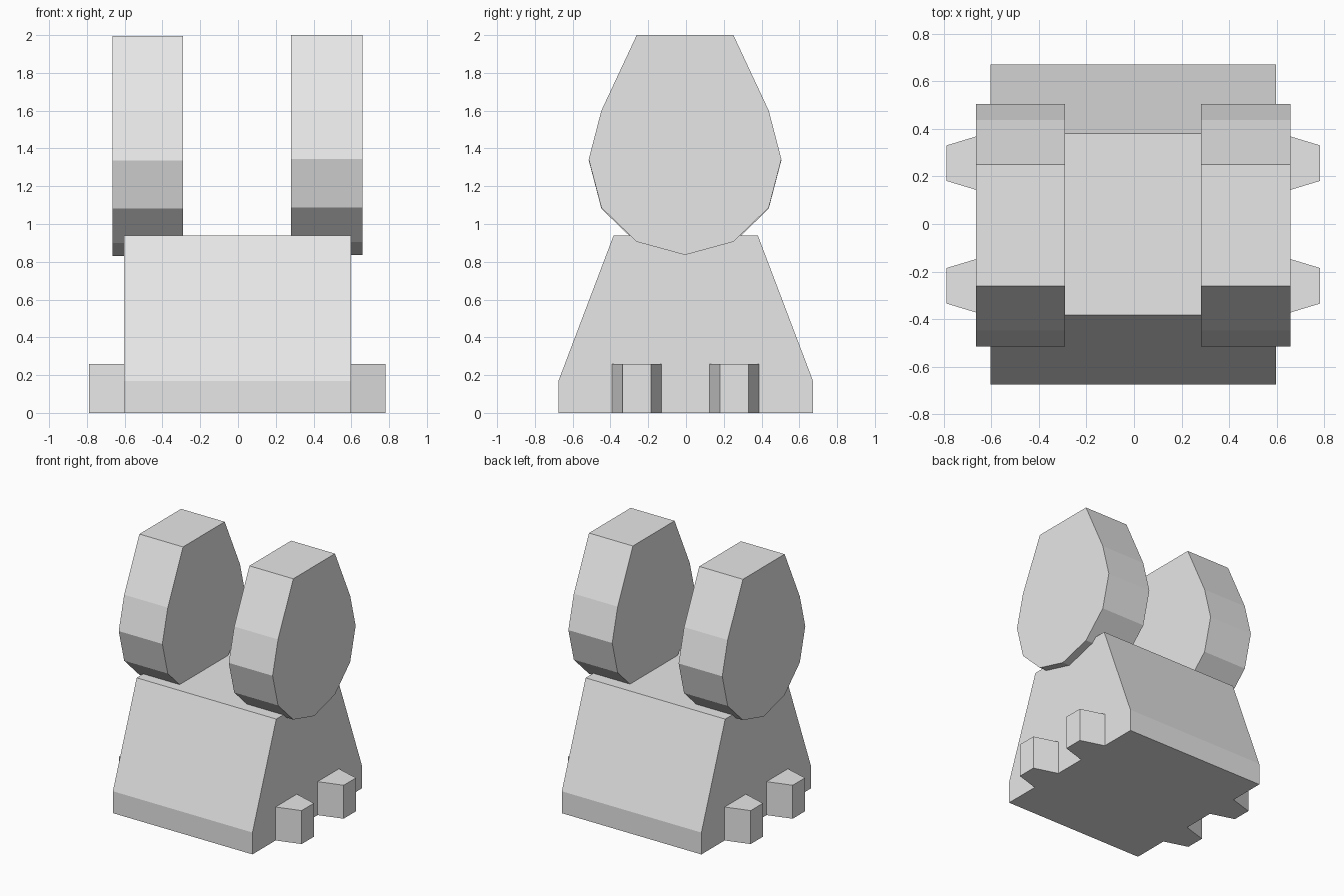
import bpy
import bmesh

if "Cube" in bpy.data.objects:
    bpy.data.objects.remove(bpy.data.objects["Cube"])

grey = bpy.data.materials.new("light_grey")
grey.diffuse_color = (0.8, 0.8, 0.8, 1.0)
grey.use_nodes = True
grey.node_tree.nodes["Principled BSDF"].inputs["Base Color"].default_value = grey.diffuse_color


def prism(name, outline, place, low, high):
    """Extrude a 2D outline between two levels; place(a, b, level) gives 3D points."""
    bm = bmesh.new()
    ends = [[bm.verts.new(place(a, b, lvl)) for a, b in outline] for lvl in (low, high)]
    n = len(outline)
    for ring in ends:
        bm.faces.new(ring)
    for i in range(n):
        j = (i + 1) % n
        bm.faces.new((ends[0][i], ends[0][j], ends[1][j], ends[1][i]))
    bmesh.ops.recalc_face_normals(bm, faces=bm.faces)
    mesh = bpy.data.meshes.new(name)
    bm.to_mesh(mesh)
    bm.free()
    mesh.materials.append(grey)
    obj = bpy.data.objects.new(name, mesh)
    bpy.context.collection.objects.link(obj)
    return obj


def along_x(y, z, x):
    return (x, y, z)


def along_z(x, y, z):
    return (x, y, z)


# Tapered body with a short upright skirt
body = [(-0.675, 0), (0.672, 0), (0.672, 0.17), (0.38, 0.94), (-0.383, 0.94), (-0.675, 0.17)]
prism("body", body, along_x, -0.603, 0.597)

# Two upright faceted discs with flat tops
half = [(0.256, 2.0), (0.443, 1.6), (0.51, 1.343), (0.443, 1.087), (0.256, 0.906)]
disc = half + [(0, 0.836)] + [(-y, z) for y, z in reversed(half)]
for name, x0, x1, drop in (("left_disc", -0.665, -0.29, 0.006), ("right_disc", 0.281, 0.658, 0)):
    prism(name, [(y - 0.005, z - drop) for y, z in disc], along_x, x0, x1)

# Four stubby lugs, narrowing outwards, two on each side
for side, label in ((-1, "left"), (1, "right")):
    for y, end in ((-0.26, "front"), (0.256, "back")):
        lug = [(0.58, -0.137), (0.785, -0.075), (0.785, 0.075), (0.58, 0.137)]
        outline = [(side * x - 0.003, y + w) for x, w in lug]
        prism(f"{label}_{end}_lug", outline, along_z, 0, 0.26)
